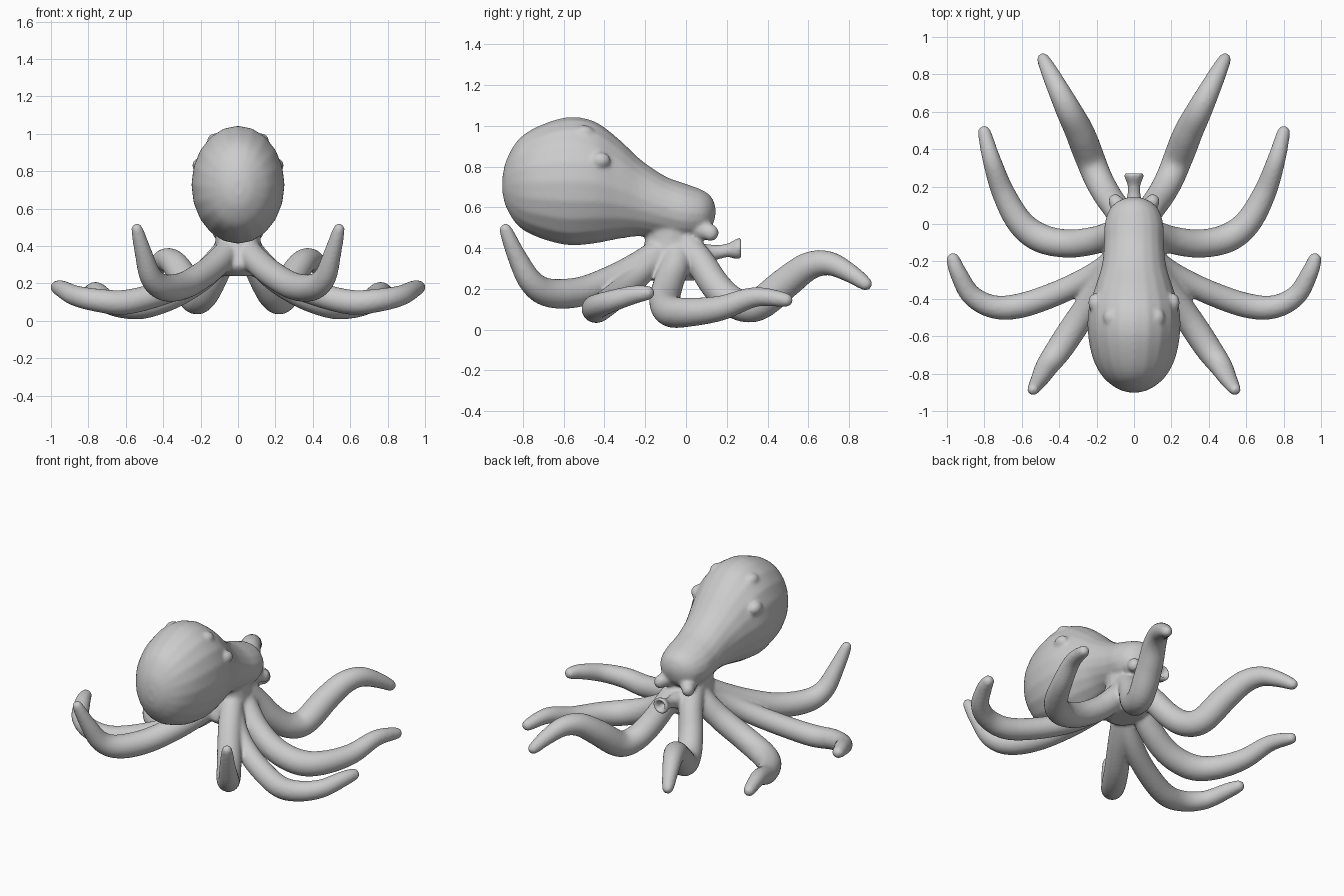
import bpy, bmesh, math
from mathutils import Vector, Matrix

cube = bpy.data.objects.get("Cube")
if cube:
    bpy.data.objects.remove(cube, do_unlink=True)

X, Y, Z = Vector((1, 0, 0)), Vector((0, 1, 0)), Vector((0, 0, 1))
SIDES = 20

skin = bpy.data.materials.new("soft grey skin")
skin.use_nodes = True
grey = (0.6, 0.6, 0.6, 1)
skin.diffuse_color = grey
skin.node_tree.nodes["Principled BSDF"].inputs["Base Color"].default_value = grey

bm = bmesh.new()


def spline(points, steps=6):
    """Catmull-Rom interpolation of tuples of any length."""
    pts = [Vector(p) for p in points]
    pts = [pts[0]] + pts + [pts[-1]]
    out = []
    for a, b, c, d in zip(pts, pts[1:], pts[2:], pts[3:]):
        for i in range(steps):
            t = i / steps
            out.append(b + (c - a) * (t / 2) + (a * 2 - b * 5 + c * 4 - d) * (t * t / 2)
                       + (b * 3 - a - c * 3 + d) * (t ** 3 / 2))
    return out + [pts[-1]]


def loft(rings):
    """Close a row of (centre, side vector, other vector) ellipses into a solid."""
    loops = []
    for centre, u, v in rings:
        angles = [math.tau * k / SIDES for k in range(SIDES)]
        loops.append([bm.verts.new(centre + u * math.cos(a) + v * math.sin(a)) for a in angles])
    for low, high in zip(loops, loops[1:]):
        for k in range(SIDES):
            n = (k + 1) % SIDES
            bm.faces.new((low[k], low[n], high[n], high[k]))
    bm.faces.new(loops[0][::-1])
    bm.faces.new(loops[-1])


def arm(path, base, mid, tip, side):
    """Round tapering tube with a domed tip."""
    centres = [Vector((p.x * side, p.y, p.z)) for p in spline(path)]
    last = len(centres) - 1
    rings = []
    for i, c in enumerate(centres):
        t = 2 * i / last
        r = base + (mid - base) * t if t < 1 else mid + (tip - mid) * (t - 1) ** 1.4
        along = (centres[min(i + 1, last)] - centres[max(i - 1, 0)]).normalized()
        u = along.cross(Z).normalized()
        rings.append((c, u * r, along.cross(u) * r))
    for k in range(1, 6):
        a = k * math.pi / 11
        rings.append((c + along * tip * math.sin(a), u * tip * math.cos(a),
                      along.cross(u) * tip * math.cos(a)))
    loft(rings)


def blob(centre, size):
    """Ellipsoid."""
    matrix = Matrix.Translation(centre) @ Matrix.Diagonal((*size, 1))
    bmesh.ops.create_uvsphere(bm, u_segments=16, v_segments=10, radius=1, matrix=matrix)


# Mantle and head: y, centre height, half width, half height
mantle = [(-.9, .71, .03, .04), (-.88, .715, .09, .12), (-.82, .72, .165, .215),
          (-.72, .725, .22, .275), (-.58, .728, .247, .314), (-.45, .722, .242, .3),
          (-.33, .69, .205, .245), (-.22, .645, .172, .187), (-.1, .6, .16, .152),
          (0, .575, .157, .14), (.08, .57, .13, .115), (.125, .575, .08, .075),
          (.145, .58, .02, .02)]
loft([(Vector((0, y, z)), X * w, Z * h) for y, z, w, h in spline(mantle)])

# Neck flaring into the web between the arms: height, y, half width, half depth
neck = [(.24, -.07, .09, .11), (.29, -.08, .13, .16), (.37, -.075, .125, .145),
        (.45, -.07, .12, .13), (.56, -.07, .125, .13)]
loft([(Vector((0, y, z)), X * w, Y * d) for z, y, w, d in spline(neck)])

# Arms on the left, mirrored to the right
front_arm = [(.03, -.1, .4), (.1, -.22, .32), (.19, -.36, .245), (.3, -.52, .185),
             (.4, -.67, .18), (.465, -.76, .235), (.505, -.83, .36), (.54, -.885, .49)]
front_side_arm = [(.03, -.1, .4), (.12, -.2, .3), (.23, -.28, .22), (.4, -.365, .15),
                  (.6, -.435, .1), (.75, -.443, .11), (.87, -.38, .135), (.94, -.26, .17),
                  (.967, -.19, .18)]
back_side_arm = [(.03, -.04, .42), (.1, -.05, .33), (.2, -.085, .23), (.35, -.105, .14),
                 (.5, -.075, .09), (.61, .01, .085), (.7, .17, .105), (.76, .34, .16),
                 (.8, .49, .145)]
back_arm = [(.04, -.02, .44), (.085, .07, .33), (.14, .15, .21), (.19, .24, .13),
            (.235, .35, .12), (.29, .49, .23), (.345, .6, .31), (.395, .7, .325),
            (.445, .8, .28), (.485, .88, .225)]
for side in (1, -1):
    arm(front_arm, .07, .074, .031, side)
    arm(front_side_arm, .06, .067, .036, side)
    arm(back_side_arm, .07, .078, .035, side)
    arm(back_arm, .07, .08, .034, side)
    # Eyes and the low lumps on the mantle
    blob((side * .1, .12, .475), (.038, .042, .042))
    blob((side * .075, .08, .49), (.05, .06, .05))
    blob((side * .125, -.5, .965), (.04, .05, .038))
    blob((side * .21, -.42, .83), (.035, .05, .04))

# Siphon: stem, flared rim and hollow mouth as y, height, radius
siphon = [(0, .36, .06), (.1, .37, .05), (.16, .38, .035), (.21, .39, .034),
          (.245, .395, .05), (.268, .4, .054), (.274, .4, .04), (.255, .397, .026),
          (.215, .39, .018)]
loft([(Vector((0, y, z)), X * r, Z * r) for y, z, r in siphon])

# Fuse everything into one smooth skin
bmesh.ops.recalc_face_normals(bm, faces=bm.faces)
mesh = bpy.data.meshes.new("octopus_body")
bm.to_mesh(mesh)
bm.free()
mesh.materials.append(skin)
mesh.shade_smooth()
body = bpy.data.objects.new("octopus_body", mesh)
bpy.context.scene.collection.objects.link(body)
remesh = body.modifiers.new("fuse", 'REMESH')
remesh.mode = 'VOXEL'
remesh.voxel_size = .01
remesh.use_smooth_shade = True
soften = body.modifiers.new("soften", 'SMOOTH')
soften.factor = .5
soften.iterations = 8
